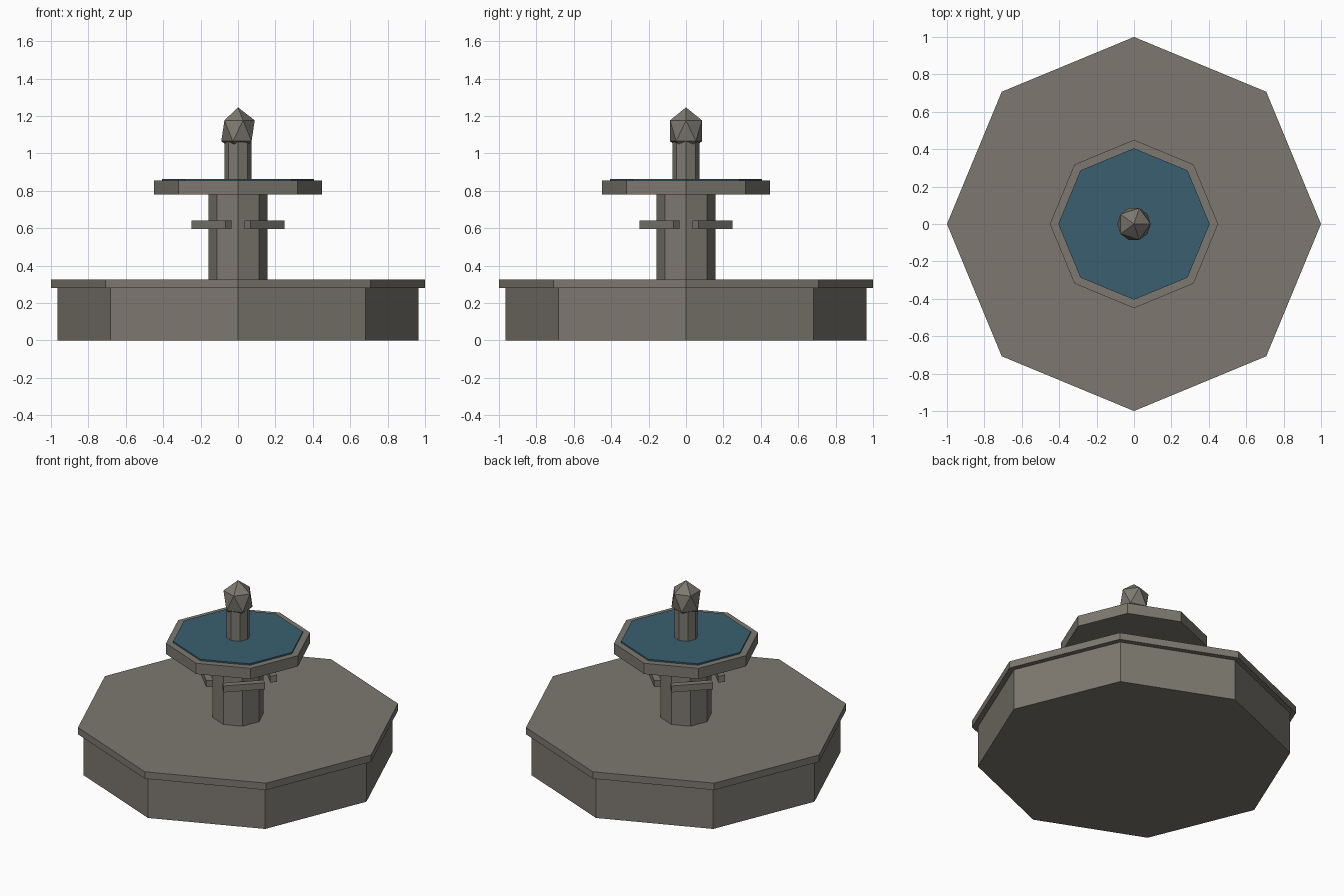
import bpy
import math

if "Cube" in bpy.data.objects:
    bpy.data.objects.remove(bpy.data.objects["Cube"])


def material(name, rgb):
    m = bpy.data.materials.new(name)
    m.diffuse_color = (*rgb, 1.0)
    m.use_nodes = True
    m.node_tree.nodes["Principled BSDF"].inputs["Base Color"].default_value = m.diffuse_color
    return m


STONE = material("weathered_stone", (0.205, 0.191, 0.162))
WATER = material("deep_water", (0.041, 0.114, 0.162))


def finish(name, mat):
    ob = bpy.context.object
    ob.name = name
    ob.data.materials.append(mat)
    return ob


def octagon(name, radius, z0, z1, mat=STONE):
    """Eight-sided drum with corners on the x and y axes."""
    bpy.ops.mesh.primitive_cylinder_add(
        vertices=8, radius=radius, depth=z1 - z0, location=(0, 0, (z0 + z1) / 2))
    return finish(name, mat)


# Lower basin and its overhanging rim
octagon("basin", 0.965, 0.0, 0.28)
octagon("basin_rim", 1.0, 0.28, 0.327)

# Central pillar, upper bowl with water, and slim upper post
octagon("pillar", 0.158, 0.327, 0.781)
octagon("upper_bowl", 0.45, 0.781, 0.854)
octagon("upper_water", 0.405, 0.854, 0.864, WATER)
octagon("upper_post", 0.073, 0.864, 1.09)

# Faceted finial, slightly stretched upwards
bpy.ops.mesh.primitive_ico_sphere_add(subdivisions=1, radius=0.1, location=(0, 0, 1.121))
finial = finish("finial", STONE)
finial.scale = (1, 1, 1.25)

# Four bars set crosswise around the pillar on the diagonals
for i in range(4):
    a = math.radians(45 + 90 * i)
    bpy.ops.mesh.primitive_cube_add(
        size=1, location=(0.2 * math.cos(a), 0.2 * math.sin(a), 0.618), rotation=(0, 0, a))
    bar = finish(f"pillar_bar_{i + 1}", STONE)
    bar.scale = (0.043, 0.257, 0.044)
